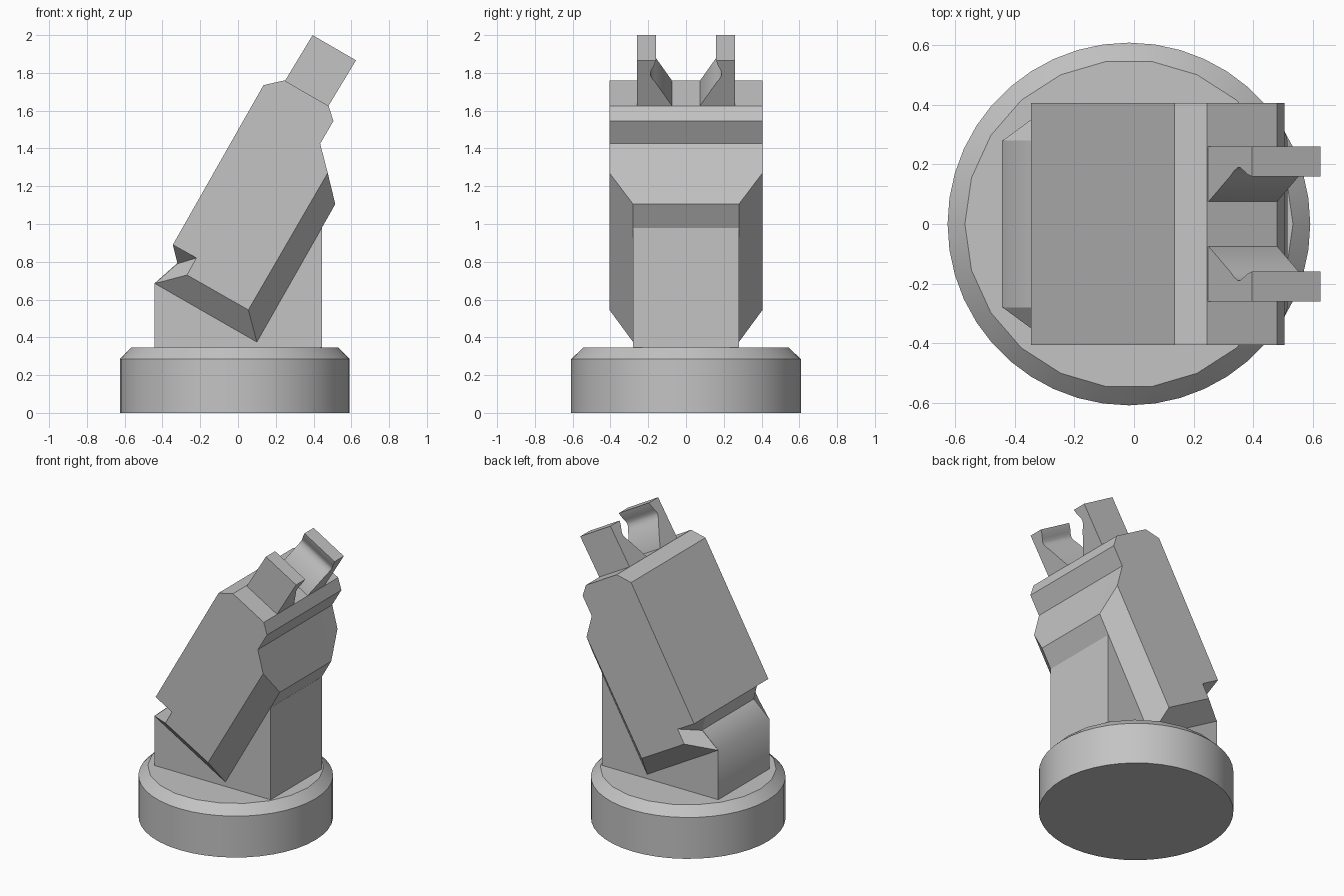
import bpy, bmesh, math

if "Cube" in bpy.data.objects:
    bpy.data.objects.remove(bpy.data.objects["Cube"], do_unlink=True)

GREY = (0.55, 0.55, 0.55, 1)
mat = bpy.data.materials.new("plain grey")
mat.use_nodes = True
mat.diffuse_color = GREY
mat.node_tree.nodes["Principled BSDF"].inputs["Base Color"].default_value = GREY


def finish(name, bm, smooth=None):
    """Turn a bmesh into a named object, optionally smooth below an angle."""
    bmesh.ops.dissolve_limit(bm, angle_limit=math.radians(0.5),
                             verts=bm.verts[:], edges=bm.edges[:])
    bmesh.ops.recalc_face_normals(bm, faces=bm.faces[:])
    mesh = bpy.data.meshes.new(name)
    bm.to_mesh(mesh)
    bm.free()
    mesh.materials.append(mat)
    obj = bpy.data.objects.new(name, mesh)
    bpy.context.collection.objects.link(obj)
    if smooth:
        bpy.ops.object.select_all(action="DESELECT")
        obj.select_set(True)
        bpy.context.view_layer.objects.active = obj
        bpy.ops.object.shade_smooth_by_angle(angle=math.radians(smooth))
    return obj


def loft(name, loops, smooth=None):
    """Skin matching point loops and cap both ends."""
    bm = bmesh.new()
    rings = [[bm.verts.new(p) for p in loop] for loop in loops]
    for a, b in zip(rings, rings[1:]):
        for i in range(len(a)):
            j = (i + 1) % len(a)
            bm.faces.new((a[i], a[j], b[j], b[i]))
    bm.faces.new(rings[0])
    bm.faces.new(rings[-1])
    return finish(name, bm, smooth)


def section(profile, y):
    return [(x, y, z) for x, z in profile]


# Round base: straight drum with a coarser-sided chamfered top
bm = bmesh.new()
for radius, z, sides in ((0.608, 0, 44), (0.608, 0.285, 44), (0.55, 0.345, 22)):
    for i in range(sides):
        a = math.tau * i / sides
        bm.verts.new((-0.017 + radius * math.cos(a), radius * math.sin(a), z))
bmesh.ops.convex_hull(bm, input=bm.verts[:])
finish("round_base", bm, 30)

# Pedestal block with a sloping back shoulder
pedestal = [(-0.442, 0.34), (-0.442, 0.686), (-0.321, 0.793), (-0.2, 0.72),
            (0.25, 0.95), (0.445, 0.98), (0.445, 0.34)]
loft("pedestal", [section(pedestal, y) for y in (-0.28, 0.28)], 55)

# Tilted body: the lower corners taper outward from a deeper middle section
upper = [(-0.345, 0.89), (0.135, 1.735), (0.245, 1.76), (0.48, 1.625),
         (0.505, 1.545), (0.435, 1.425)]
outer = upper + [(0.475, 1.27), (0.055, 0.545), (-0.27, 0.73), (-0.22, 0.82)]
inner = upper + [(0.515, 1.105), (0.1, 0.375), (-0.44, 0.685), (-0.32, 0.79)]
loft("tilted_body", [section(outer, -0.405), section(inner, -0.28),
                     section(inner, 0.28), section(outer, 0.405)])

# Pair of prongs with a small groove on their facing sides
prong = [(0.26, -0.02), (0.26, 0.28), (0.16, 0.28), (0.166, 0.255), (0.18, 0.225),
         (0.189, 0.205), (0.189, 0.188), (0.178, 0.165), (0.163, 0.145),
         (0.075, 0.0), (0.075, -0.02)]
rise = (0.517, 0.856)
for side, label in ((1, "left"), (-1, "right")):
    loops = [[(x + s * rise[0], side * y, z + s * rise[1]) for y, s in prong]
             for x, z in ((0.25, 1.76), (0.48, 1.627))]
    loft(label + "_prong", loops, 40)
